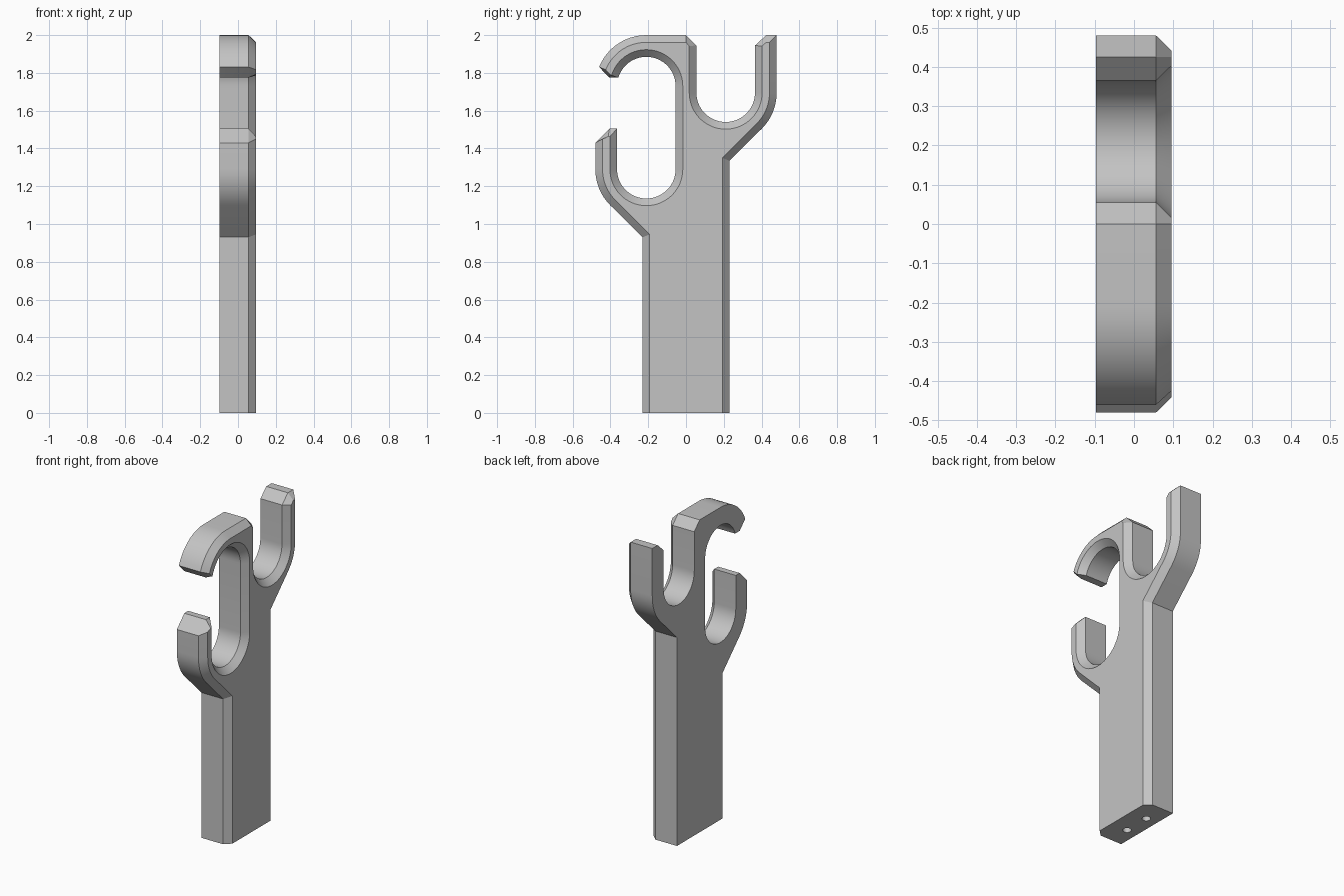
import bpy
import bmesh
from math import cos, sin, radians

cube = bpy.data.objects.get("Cube")
if cube:
    bpy.data.objects.remove(cube, do_unlink=True)

CH = 0.038            # chamfer size
R_IN, R_OUT = 0.155, 0.27
BACK, MID, FRONT = -0.097, 0.056, 0.095

grey = bpy.data.materials.new("plain grey")
grey.use_nodes = True
colour = (0.55, 0.55, 0.55, 1)
grey.diffuse_color = colour
grey.node_tree.nodes["Principled BSDF"].inputs["Base Color"].default_value = colour

# Outline in (y, z), each point paired with its chamfered twin
edge, inset = [], []


def corner(y, z, iy, iz):
    edge.append((y, z))
    inset.append((iy, iz))


def arc(cy, cz, r, start, end, grow):
    n = max(8, int(abs(end - start) / 6))
    for i in range(n + 1):
        a = radians(start + (end - start) * i / n)
        q = r + grow
        corner(cy + r * cos(a), cz + r * sin(a), cy + q * cos(a), cz + q * sin(a))


# Post, left side
corner(-0.23, 0, -0.23 + CH, 0)
corner(-0.23, 0.93, -0.23 + CH, 0.945)
# Lower hook with its cut tip
arc(-0.21, 1.29, R_OUT, 225, 180, -CH)
corner(-0.48, 1.43, -0.442, 1.45)
corner(-0.405, 1.505, -0.412, 1.463)
corner(-0.365, 1.505, -0.403, 1.463)
# Long slot and upper hook
arc(-0.21, 1.29, R_IN, 180, 360, CH)
arc(-0.21, 1.73, R_IN, 0, 163, CH)
corner(-0.405, 1.775, -0.402, 1.792)
arc(-0.21, 1.73, R_OUT, 158, 90, -CH)
corner(0, 2, 0, 2 - CH)
corner(0.055, 1.945, 0.017, 1.942)
# Open slot and right prong
arc(0.21, 1.695, R_IN, 180, 360, CH)
corner(0.365, 1.945, 0.403, 1.942)
corner(0.425, 2, 0.425, 2 - CH)
corner(0.48, 2, 0.442, 2 - CH)
arc(0.21, 1.695, R_OUT, 0, -45, -CH)
# Post, right side
corner(0.23, 1.335, 0.23 - CH, 1.35)
corner(0.23, 0, 0.23 - CH, 0)

# Loft the three rings and cap both ends
bm = bmesh.new()
rings = [[bm.verts.new((x, y, z)) for y, z in pts]
         for x, pts in ((BACK, edge), (MID, edge), (FRONT, inset))]
count = len(edge)
for low, high in zip(rings, rings[1:]):
    for i in range(count):
        j = (i + 1) % count
        bm.faces.new((low[i], low[j], high[j], high[i]))
bm.faces.new(rings[0])
bm.faces.new(rings[-1])
bmesh.ops.recalc_face_normals(bm, faces=bm.faces)
mesh = bpy.data.meshes.new("hooked_bracket")
bm.to_mesh(mesh)
bm.free()
mesh.materials.append(grey)
bracket = bpy.data.objects.new("hooked_bracket", mesh)
bpy.context.collection.objects.link(bracket)

# Two mounting holes in the base
for side, y in (("front", -0.086), ("back", 0.086)):
    bpy.ops.mesh.primitive_cylinder_add(vertices=32, radius=0.025, depth=0.4,
                                        location=(-0.02, y, 0))
    cutter = bpy.context.object
    cutter.name = side + "_hole_cutter"
    cutter.data.materials.append(grey)
    cutter.hide_render = True
    cutter.hide_set(True)
    cut = bracket.modifiers.new(side + "_hole", "BOOLEAN")
    cut.operation = "DIFFERENCE"
    cut.solver = "EXACT"
    cut.object = cutter

# Smooth curves, sharp edges
bpy.ops.object.select_all(action="DESELECT")
bracket.select_set(True)
bpy.context.view_layer.objects.active = bracket
for name in [m.name for m in bracket.modifiers]:
    bpy.ops.object.modifier_apply(modifier=name)
for side in ("front", "back"):
    bpy.data.objects.remove(bpy.data.objects[side + "_hole_cutter"], do_unlink=True)
bpy.ops.object.shade_smooth_by_angle(angle=radians(25))
